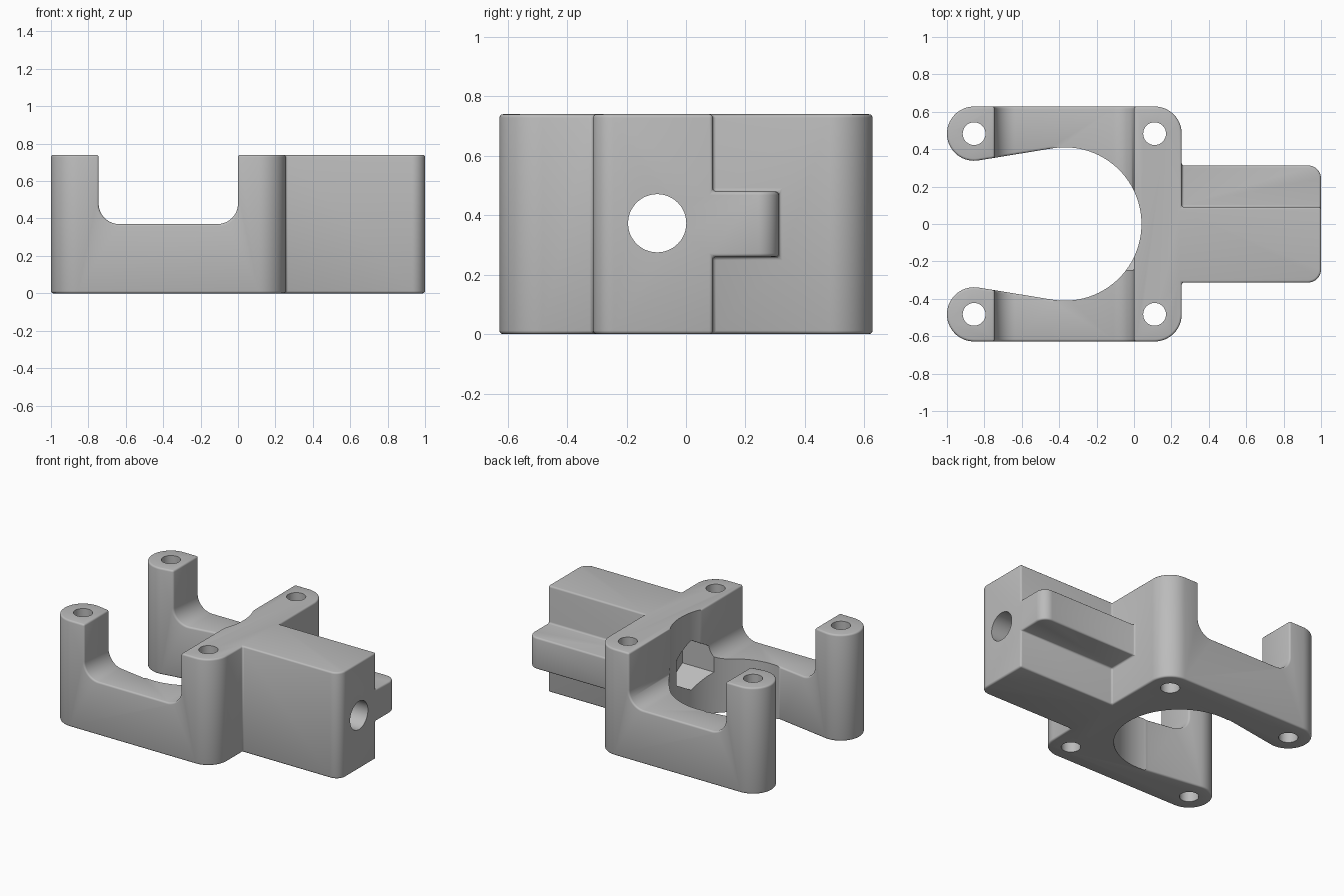
import bpy, bmesh
from math import sin, cos, radians
from mathutils import Matrix, Vector

cube = bpy.data.objects.get("Cube")
if cube:
    bpy.data.objects.remove(cube, do_unlink=True)

grey = bpy.data.materials.new("light_grey")
grey.use_nodes = True
colour = (0.5, 0.5, 0.5, 1)
grey.diffuse_color = colour
grey.node_tree.nodes["Principled BSDF"].inputs["Base Color"].default_value = colour

HEIGHT = 0.74
HOLE_Y = 0.483
TIP_X, POST_X = -0.855, 0.11
BORE_X, BORE_R = -0.37, 0.41
CORNER_R = 0.145


def arc(cx, cy, r, start, end, steps=16):
    angles = [radians(start + (end - start) * i / steps) for i in range(steps + 1)]
    return [(cx + r * cos(a), cy + r * sin(a)) for a in angles]


def circle(cx, cy, r, steps=48):
    return arc(cx, cy, r, 0, 360, steps)[:-1]


# Each axis maps profile (u, v) and depth w to world coordinates
AXES = {
    "z": lambda u, v, w: (u, v, w),
    "x": lambda u, v, w: (w, u, v),
    "y": lambda u, v, w: (u, w, v),
}


def prism(name, profile, low, high, axis="z"):
    """Extrude a closed 2D profile between two depths along an axis."""
    place = AXES[axis]
    bm = bmesh.new()
    face = bm.faces.new([bm.verts.new(place(u, v, low)) for u, v in profile])
    geom = bmesh.ops.extrude_face_region(bm, geom=[face])["geom"]
    shift = Vector(place(0, 0, high - low))
    bmesh.ops.translate(bm, vec=shift, verts=[g for g in geom if isinstance(g, bmesh.types.BMVert)])
    bmesh.ops.recalc_face_normals(bm, faces=bm.faces)
    mesh = bpy.data.meshes.new(name)
    bm.to_mesh(mesh)
    bm.free()
    mesh.materials.append(grey)
    obj = bpy.data.objects.new(name, mesh)
    bpy.context.collection.objects.link(obj)
    return obj


def combine(target, tool, operation):
    mod = target.modifiers.new(tool.name, "BOOLEAN")
    mod.operation = operation
    mod.solver = "EXACT"
    mod.object = tool
    helpers.append(tool)
    tool.hide_render = True


def apply_all(obj):
    graph = bpy.context.evaluated_depsgraph_get()
    graph.update()
    mesh = bpy.data.meshes.new_from_object(obj.evaluated_get(graph))
    obj.modifiers.clear()
    obj.data = mesh
    for tool in helpers:
        bpy.data.objects.remove(tool, do_unlink=True)
    helpers.clear()


helpers = []

# Forked body: rounded corners and tips, tapering arm edges meeting the bore
tangent = 99.3
half = arc(POST_X, HOLE_Y, CORNER_R, 0, 90)
half += arc(TIP_X, HOLE_Y, CORNER_R, 90, 180 + tangent, 32)
half += [arc(BORE_X, 0, BORE_R, tangent, tangent, 1)[0], (-0.15, 0.15)]
body = prism("bracket_body", half + [(x, -y) for x, y in reversed(half)], 0, HEIGHT)

# Clamp block and side tongue
block = [(0.15, 0.09), (0.15, -0.313)] + arc(0.93, -0.243, 0.07, -90, 0) + [(1, 0.09)]
combine(body, prism("clamp_block", block, 0, HEIGHT), "UNION")
tongue = [(0.15, 0.0), (1, 0.0)] + arc(0.93, 0.243, 0.07, 0, 90) + [(0.15, 0.313)]
combine(body, prism("side_tongue", tongue, 0.26, 0.48), "UNION")

# Saddle cut with filleted lower corners
saddle = arc(-0.635, 0.48, 0.11, 180, 270) + arc(-0.11, 0.48, 0.11, 270, 360)
saddle += [(0, 1), (-0.745, 1)]
combine(body, prism("saddle_cutter", saddle, -1, 1, "y"), "DIFFERENCE")
apply_all(body)

# Soften the outer edges
bm = bmesh.new()
bm.from_mesh(body.data)
bmesh.ops.remove_doubles(bm, verts=bm.verts, dist=0.0005)
bmesh.ops.dissolve_limit(bm, angle_limit=radians(0.5), verts=bm.verts, edges=bm.edges)
bm.to_mesh(body.data)
bm.free()
soften = body.modifiers.new("soft_edges", "BEVEL")
soften.width = 0.012
soften.segments = 3
soften.limit_method = "ANGLE"
soften.angle_limit = radians(40)
apply_all(body)

# Main bore, screw holes, cross hole and hexagonal nut pocket
combine(body, prism("bore_cutter", circle(BORE_X, 0, BORE_R, 96), -1, 2), "DIFFERENCE")
for x in (TIP_X, POST_X):
    for y in (-HOLE_Y, HOLE_Y):
        combine(body, prism("screw_cutter", circle(x, y, 0.061, 32), -1, 2), "DIFFERENCE")
combine(body, prism("cross_cutter", circle(-0.097, 0.373, 0.098), -0.2, 2, "x"), "DIFFERENCE")
nut = arc(-0.097, 0.373, 0.173, 30, 330, 5)
combine(body, prism("nut_cutter", nut, -0.2, 0.2, "x"), "DIFFERENCE")
apply_all(body)

# Smooth shading with sharp creases
bpy.ops.object.select_all(action="DESELECT")
body.select_set(True)
bpy.context.view_layer.objects.active = body
bpy.ops.object.shade_smooth_by_angle(angle=radians(35))
